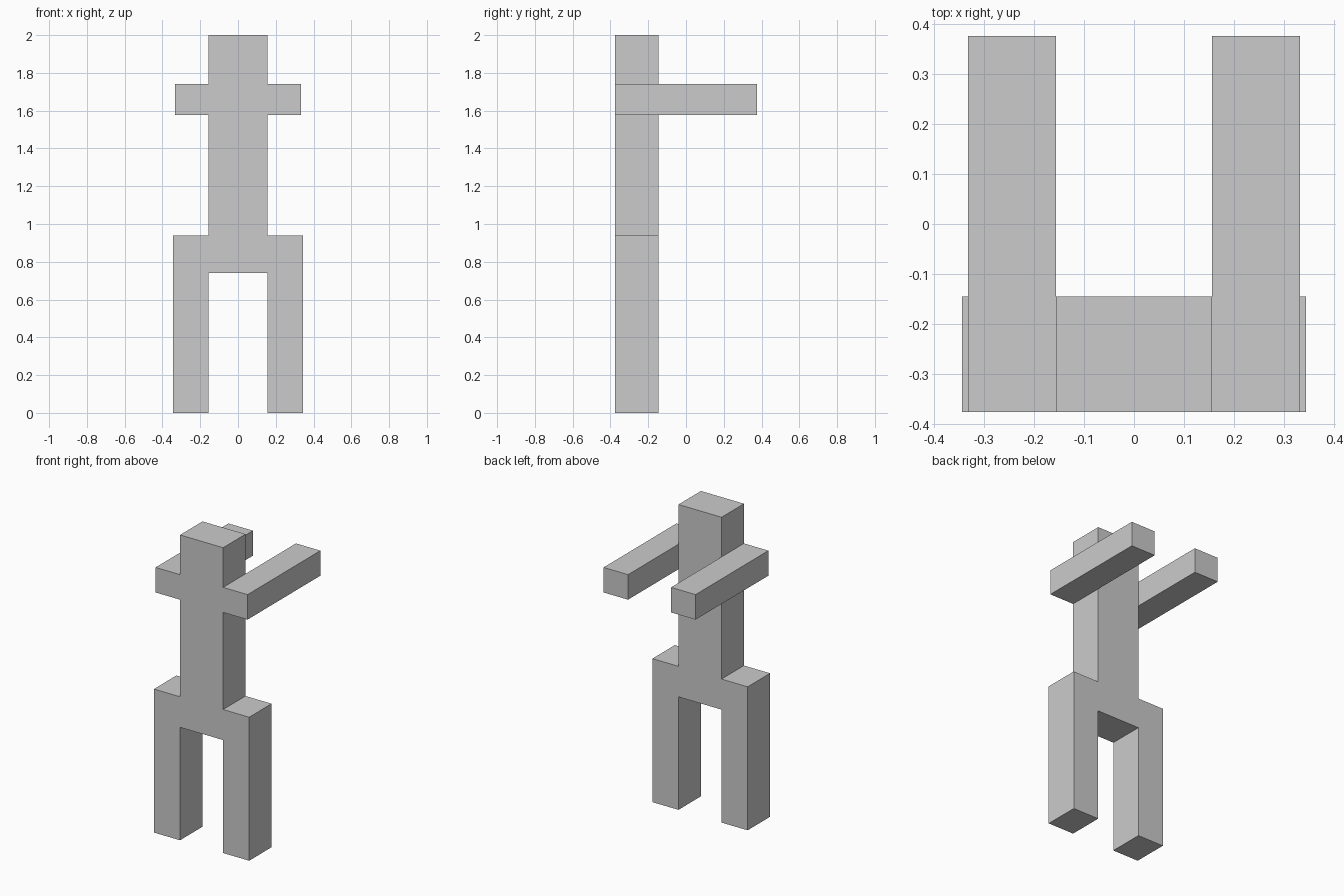
import bpy, bmesh
from mathutils import Vector

if "Cube" in bpy.data.objects:
    bpy.data.objects.remove(bpy.data.objects["Cube"])

TORSO_X, ARM_X, LEG_X = 0.156, 0.333, 0.345
FRONT_Y, BACK_Y, REACH_Y = -0.377, -0.145, 0.377
TORSO_Z = [0.74, 0.94, 1.576, 1.74, 2.0]

bm = bmesh.new()


def panel(x0, x1, z0, z1):
    """Add one flat quad facing the front."""
    corners = [(x0, z0), (x1, z0), (x1, z1), (x0, z1)]
    return bm.faces.new([bm.verts.new((x, FRONT_Y, z)) for x, z in corners])


def extrude_back(faces, distance):
    """Extrude a connected or separate set of faces towards +y."""
    geom = bmesh.ops.extrude_face_region(bm, geom=faces)["geom"]
    verts = [g for g in geom if isinstance(g, bmesh.types.BMVert)]
    bmesh.ops.translate(bm, verts=verts, vec=Vector((0, distance, 0)))


# head and torso column
for z0, z1 in zip(TORSO_Z, TORSO_Z[1:]):
    panel(-TORSO_X, TORSO_X, z0, z1)

# legs, hips and shoulders on both sides
for s in (-1, 1):
    for outer, z0, z1 in ((LEG_X, 0, 0.74), (LEG_X, 0.74, 0.94), (ARM_X, 1.576, 1.74)):
        xs = sorted((s * TORSO_X, s * outer))
        panel(xs[0], xs[1], z0, z1)
bmesh.ops.remove_doubles(bm, verts=bm.verts, dist=0.0005)

# body thickness
front = list(bm.faces)
extrude_back(front, BACK_Y - FRONT_Y)
for_front = [f for f in bm.faces if all(abs(v.co.y - FRONT_Y) < 1e-4 for v in f.verts)]
if not for_front:
    bmesh.ops.holes_fill(bm, edges=[e for e in bm.edges if e.is_boundary])

# outstretched arms
bm.normal_update()
arms = [f for f in bm.faces
        if all(abs(v.co.y - BACK_Y) < 1e-4 for v in f.verts)
        and abs(f.calc_center_median().x) > TORSO_X
        and f.calc_center_median().z > 1.5]
geom = bmesh.ops.extrude_face_region(bm, geom=arms)["geom"]
bmesh.ops.translate(bm, verts=[g for g in geom if isinstance(g, bmesh.types.BMVert)],
                    vec=Vector((0, REACH_Y - BACK_Y, 0)))
bmesh.ops.delete(bm, geom=[f for f in arms if f.is_valid], context='FACES_ONLY')

# merge coplanar panels into clean flat faces
bmesh.ops.recalc_face_normals(bm, faces=bm.faces)
bmesh.ops.dissolve_limit(bm, angle_limit=0.01, verts=bm.verts, edges=bm.edges)

mesh = bpy.data.meshes.new("figure_body")
bm.to_mesh(mesh)
bm.free()
bpy.context.collection.objects.link(bpy.data.objects.new("figure_body", mesh))
